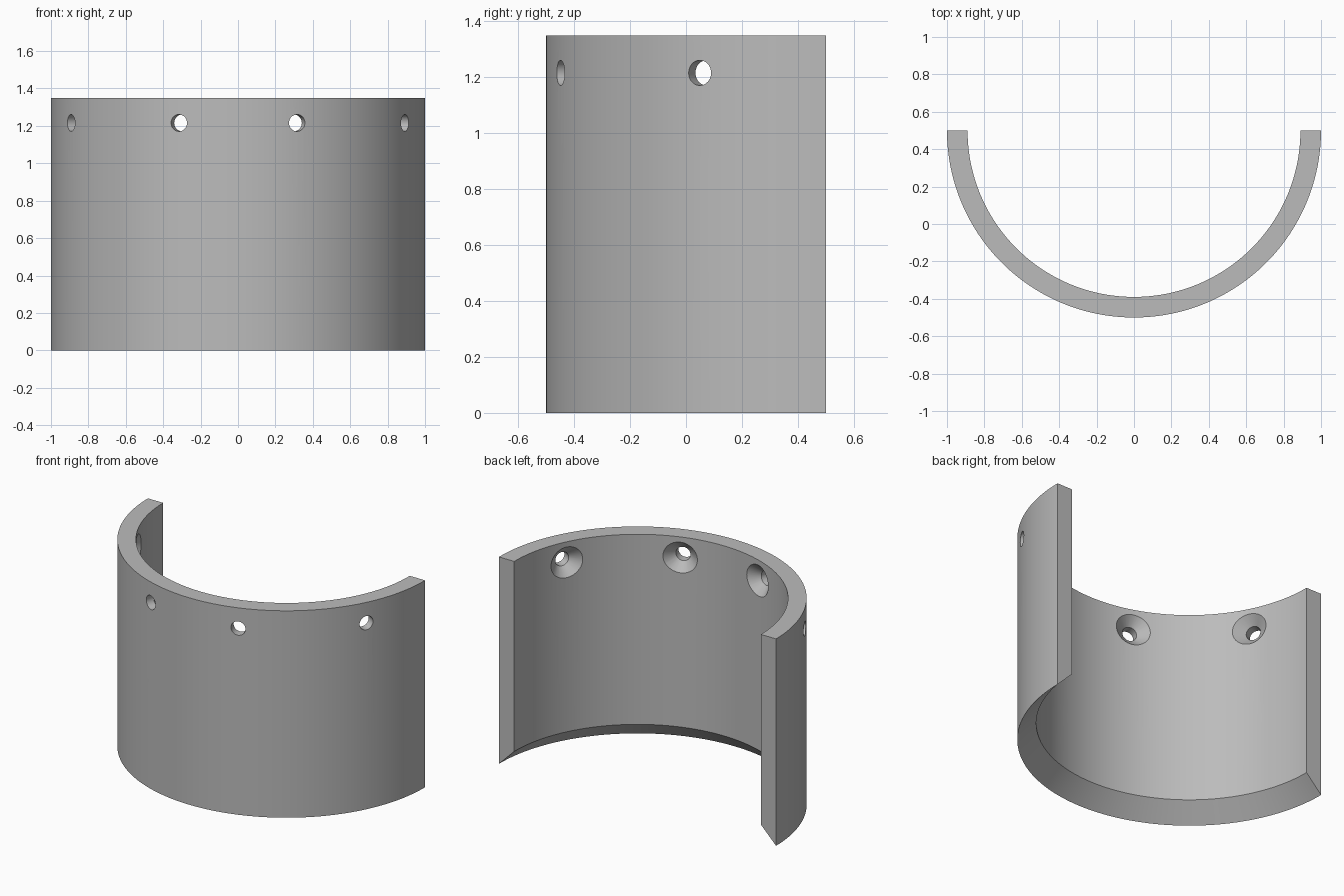
import bpy, bmesh, math
from mathutils import Matrix, Vector

cube = bpy.data.objects.get("Cube")
if cube:
    bpy.data.objects.remove(cube, do_unlink=True)

OUTER, INNER, HEIGHT = 1.0, 0.89, 1.35
CENTRE_Y = 0.5
HOLE_Z, HOLE_R, SINK_R = 1.216, 0.045, 0.1
HOLE_ANGLES = (-63.2, -18.4, 18.4, 63.2)
SEGMENTS = 96

grey = bpy.data.materials.new("plain grey")
grey.use_nodes = True
colour = (0.5, 0.5, 0.5, 1)
grey.diffuse_color = colour
grey.node_tree.nodes["Principled BSDF"].inputs["Base Color"].default_value = colour


def make_object(name, bm):
    bmesh.ops.recalc_face_normals(bm, faces=bm.faces)
    mesh = bpy.data.meshes.new(name)
    bm.to_mesh(mesh)
    bm.free()
    mesh.materials.append(grey)
    obj = bpy.data.objects.new(name, mesh)
    bpy.context.collection.objects.link(obj)
    return obj


def sweep(bm, profile, steps, degrees, matrix):
    """Turn a closed (radius, height) profile about its axis."""
    full = degrees == 360
    rings = []
    for i in range(steps if full else steps + 1):
        a = math.radians(degrees * i / steps)
        rings.append([bm.verts.new(matrix @ Vector((r * math.cos(a), r * math.sin(a), h)))
                      for r, h in profile])
    n = len(profile)
    for i in range(steps):
        a, b = rings[i], rings[(i + 1) % len(rings)]
        for j in range(n if not full else n - 1):
            k = (j + 1) % n
            bm.faces.new((a[j], b[j], b[k], a[k]))
    if full:
        bm.faces.new([ring[0] for ring in rings])
        bm.faces.new([ring[-1] for ring in rings])
    else:
        bm.faces.new(rings[0])
        bm.faces.new(rings[-1])


# Half ring with a knife-edged, bevelled bottom
bm = bmesh.new()
wall = [(OUTER, 0), (OUTER, HEIGHT), (INNER, HEIGHT), (INNER, OUTER - INNER)]
sweep(bm, wall, SEGMENTS, 180,
      Matrix.Translation((0, CENTRE_Y, 0)) @ Matrix.Rotation(math.pi, 4, "Z"))
shell = make_object("half_ring_wall", bm)

# Countersunk screw hole cutters, pointing outwards from the ring axis
depth = SINK_R - HOLE_R
extra = 0.06
cutter_profile = [(SINK_R + extra, INNER - extra), (HOLE_R, INNER + depth),
                  (HOLE_R, OUTER + 0.1)]
bm = bmesh.new()
for angle in HOLE_ANGLES:
    matrix = (Matrix.Translation((0, CENTRE_Y, HOLE_Z))
              @ Matrix.Rotation(math.radians(angle), 4, "Z")
              @ Matrix.Rotation(math.pi / 2, 4, "X"))
    sweep(bm, cutter_profile, 40, 360, matrix)
cutter = make_object("screw_hole_cutter", bm)

# Cut the holes and keep the finished mesh
boolean = shell.modifiers.new("screw_holes", "BOOLEAN")
boolean.operation = "DIFFERENCE"
boolean.solver = "EXACT"
boolean.object = cutter
bpy.ops.object.select_all(action="DESELECT")
shell.select_set(True)
bpy.context.view_layer.objects.active = shell
bpy.ops.object.modifier_apply(modifier=boolean.name)
bpy.data.objects.remove(cutter, do_unlink=True)

# Smooth curves with sharp rims
bpy.ops.object.shade_smooth_by_angle(angle=math.radians(25))
